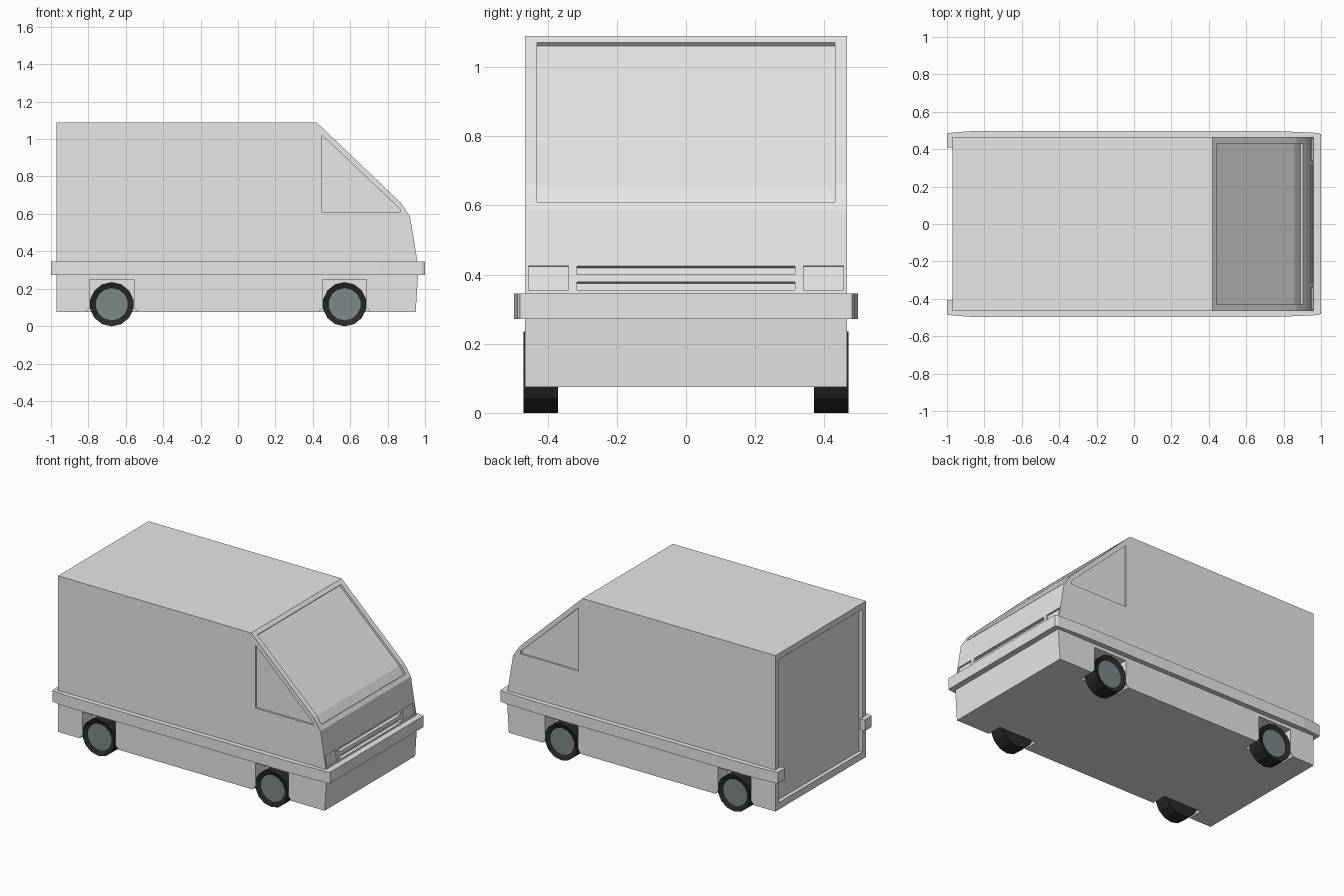
import bpy, bmesh, math
from mathutils import Vector

if "Cube" in bpy.data.objects:
    bpy.data.objects.remove(bpy.data.objects["Cube"])


def material(name, rgb):
    m = bpy.data.materials.new(name)
    m.use_nodes = True
    m.diffuse_color = (*rgb, 1)
    m.node_tree.nodes["Principled BSDF"].inputs["Base Color"].default_value = (*rgb, 1)
    return m


paint = material("grey paint", (0.8, 0.8, 0.8))
rubber = material("black rubber", (0.022, 0.022, 0.022))
hub_metal = material("hub metal", (0.2, 0.25, 0.25))


def finish(name, bm, *mats):
    bmesh.ops.recalc_face_normals(bm, faces=bm.faces)
    mesh = bpy.data.meshes.new(name)
    bm.to_mesh(mesh)
    bm.free()
    for m in mats:
        mesh.materials.append(m)
    obj = bpy.data.objects.new(name, mesh)
    bpy.context.collection.objects.link(obj)
    return obj


def extrude(name, points, offset, *mats):
    """Solid from a flat 3D outline pushed along offset."""
    bm = bmesh.new()
    face = bm.faces.new([bm.verts.new(p) for p in points])
    new = bmesh.ops.extrude_face_region(bm, geom=[face], use_keep_orig=True)["geom"]
    bmesh.ops.translate(bm, vec=offset, verts=[v for v in new if isinstance(v, bmesh.types.BMVert)])
    return finish(name, bm, *mats)


def side_prism(name, profile, y0, y1):
    return extrude(name, [(x, y0, z) for x, z in profile], (0, y1 - y0, 0), paint)


def cut(cutter):
    mod = body.modifiers.new(cutter.name, 'BOOLEAN')
    mod.operation, mod.solver, mod.object = 'DIFFERENCE', 'EXACT', cutter
    cutter.hide_render = True
    cutters.append(cutter)


def recess(name, path, depth, y0, y1):
    """Cut a panel of even depth along a path lying on the body profile."""
    pts = [Vector(p) for p in path]
    segs = [(b - a).normalized() for a, b in zip(pts, pts[1:])]
    normals = [Vector((-s.y, s.x)) for s in segs]
    ends = [normals[0]] + [(a + b).normalized() for a, b in zip(normals, normals[1:])] + [normals[-1]]
    outer = [p + n * 0.03 for p, n in zip(pts, ends)]
    inner = [p - n * depth for p, n in zip(pts, ends)]
    cut(side_prism(name, outer + inner[::-1], y0, y1))


# Body shell
cutters = []
nose_top, nose_mid = (0.92, 0.585), (0.965, 0.31)
body = side_prism("body", [(-0.97, 0.075), (-0.97, 1.09), (0.42, 1.09), (0.87, 0.66),
                           nose_top, nose_mid, (0.95, 0.075)], -0.465, 0.465)


def nose(z):
    t = (z - nose_mid[1]) / (nose_top[1] - nose_mid[1])
    return (nose_mid[0] + t * (nose_top[0] - nose_mid[0]), z)


# Windscreen, rear door and grille slots
recess("windscreen_cut", [(0.441, 1.07), (0.87, 0.66), (0.903, 0.61)], 0.014, -0.43, 0.43)
recess("rear_door_cut", [(-0.97, 0.12), (-0.97, 1.05)], 0.025, -0.43, 0.43)
for i, z in enumerate((0.355, 0.4)):
    recess(f"grille_cut_{i}", [nose(z + 0.024), nose(z)], 0.03, -0.315, 0.315)

# Headlights, side windows, wheel wells and wheels on both sides
for side, s in (("left", 1), ("right", -1)):
    recess(f"{side}_headlight_cut", [nose(0.425), nose(0.355)], 0.01, s * 0.34, s * 0.455)
    cut(side_prism(f"{side}_window_cut", [(0.45, 0.61), (0.45, 1.02), (0.865, 0.627), (0.865, 0.61)],
                   s * 0.453, s * 0.55))
    for end, x in (("front", 0.57), ("rear", -0.675)):
        cut(side_prism(f"{end}_{side}_well_cut",
                       [(x - 0.16, 0.05), (x - 0.118, 0.1), (x - 0.118, 0.25),
                        (x + 0.118, 0.25), (x + 0.118, 0.1), (x + 0.16, 0.05)], s * 0.365, s * 0.6))
        bm = bmesh.new()
        bmesh.ops.create_cone(bm, cap_ends=True, segments=14, radius1=0.118, radius2=0.118, depth=0.1)
        bm.faces.ensure_lookup_table()
        cap = max(bm.faces, key=lambda f: f.calc_center_median().z)
        bmesh.ops.inset_region(bm, faces=[cap], thickness=0.032)
        bmesh.ops.translate(bm, vec=(0, 0, -0.012), verts=cap.verts)
        cap.material_index = 1
        wheel = finish(f"{end}_{side}_wheel", bm, rubber, hub_metal)
        wheel.location = (x, s * 0.42, 0.117)
        wheel.rotation_euler = (-s * math.pi / 2, 0, 0)

# Apply the cuts, then drop the cutters
bpy.context.view_layer.update()
depsgraph = bpy.context.evaluated_depsgraph_get()
result = bpy.data.meshes.new_from_object(body.evaluated_get(depsgraph))
body.modifiers.clear()
body.data = result
for c in cutters:
    bpy.data.objects.remove(c)

# Wraparound bumper, open across the rear door
half = [(-0.965, 0.41), (-1.0, 0.41), (-1.0, 0.48), (-0.99, 0.487), (-0.87, 0.497),
        (0.76, 0.497), (0.985, 0.487), (1.0, 0.48)]
inner = [(0.95, 0.455), (-0.965, 0.455)]
outline = half + [(x, -y) for x, y in half[::-1]] + [(x, -y) for x, y in inner[::-1]] + inner
extrude("bumper", [(x, y, 0.272) for x, y in outline], (0, 0, 0.073), paint)
